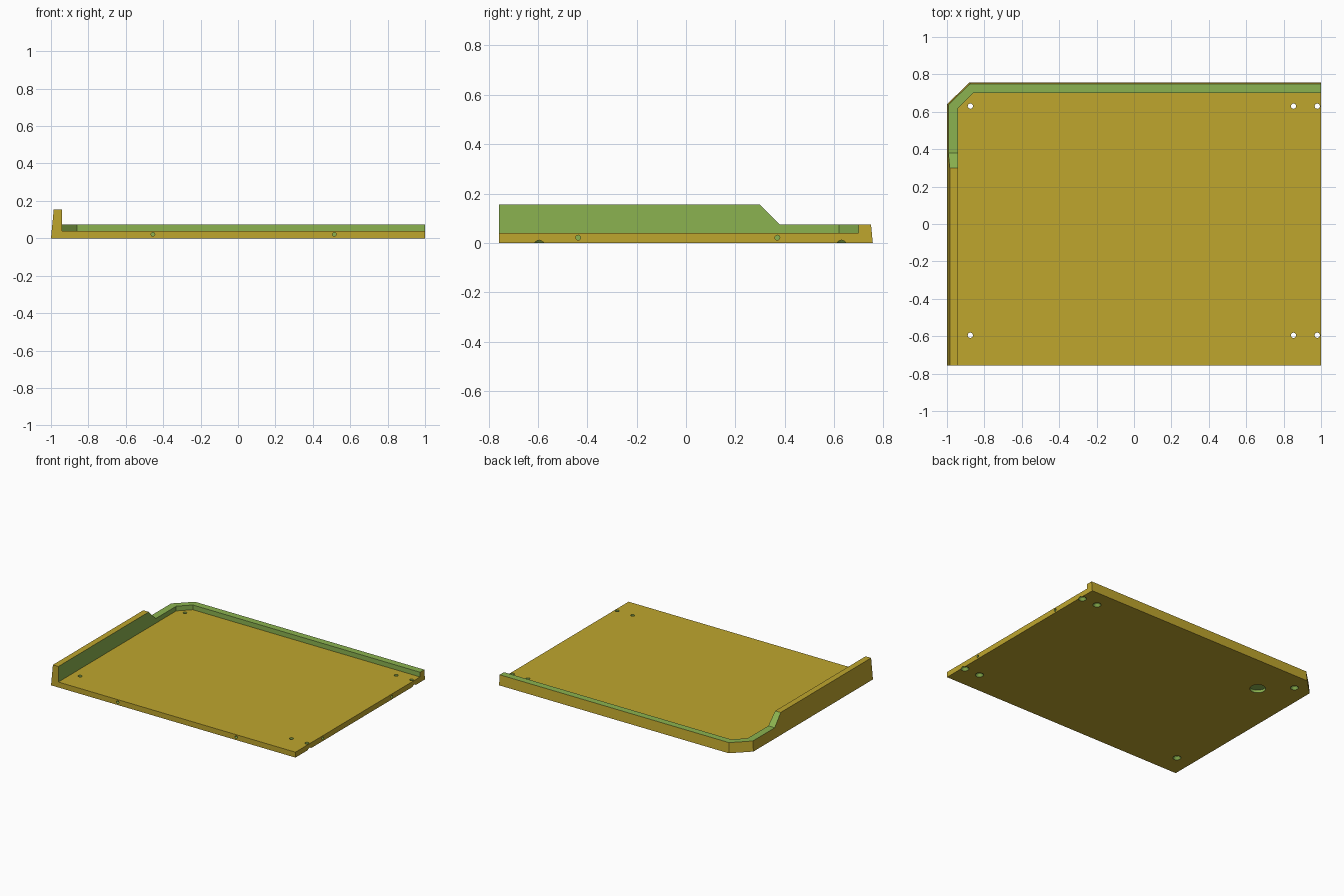
import bpy, bmesh, math
from mathutils import Matrix, Vector

if "Cube" in bpy.data.objects:
    bpy.data.objects.remove(bpy.data.objects["Cube"])


def material(name, rgb):
    m = bpy.data.materials.new(name)
    m.diffuse_color = (*rgb, 1)
    m.use_nodes = True
    m.node_tree.nodes["Principled BSDF"].inputs["Base Color"].default_value = m.diffuse_color
    return m


MATS = [material("olive yellow", (0.52, 0.38, 0.027)),
        material("leaf green", (0.26, 0.45, 0.08))]
OLIVE, GREEN = 0, 1


def to_object(name, bm, mat):
    bmesh.ops.recalc_face_normals(bm, faces=bm.faces)
    for f in bm.faces:
        f.material_index = mat
    me = bpy.data.meshes.new(name)
    bm.to_mesh(me)
    bm.free()
    for m in MATS:
        me.materials.append(m)
    ob = bpy.data.objects.new(name, me)
    bpy.context.collection.objects.link(ob)
    return ob


def loft(name, lower, upper, mat):
    """Solid between two matching 3D outlines."""
    bm = bmesh.new()
    a = [bm.verts.new(p) for p in lower]
    b = [bm.verts.new(p) for p in upper]
    n = len(a)
    bm.faces.new(a[::-1])
    bm.faces.new(b)
    for i in range(n):
        j = (i + 1) % n
        bm.faces.new((a[i], a[j], b[j], b[i]))
    return to_object(name, bm, mat)


def drill(name, start, end, r1, r2):
    """Round cutter running from start to end."""
    start, end = Vector(start), Vector(end)
    axis = end - start
    bm = bmesh.new()
    rot = axis.to_track_quat('Z', 'Y').to_matrix().to_4x4()
    bmesh.ops.create_cone(bm, cap_ends=True, segments=24, radius1=r1, radius2=r2,
                          depth=axis.length,
                          matrix=Matrix.Translation((start + end) / 2) @ rot)
    return to_object(name, bm, GREEN)


def cut(target, cutter):
    mod = target.modifiers.new("cut", 'BOOLEAN')
    mod.operation = 'DIFFERENCE'
    mod.solver = 'EXACT'
    mod.object = cutter
    bpy.context.view_layer.objects.active = target
    bpy.ops.object.modifier_apply(modifier=mod.name)
    bpy.data.objects.remove(cutter)


# Block with drafted left, corner and back sides
H, Y, FLOOR, RIM = 0.155, 0.757, 0.04, 0.075


def outline(d, z):
    k = d * 0.414
    return [(-1 + d, -Y, z), (1, -Y, z), (1, Y - d, z),
            (-0.88 + k, Y - d, z), (-1 + d, 0.64 - k, z)]


tray = loft("corner_tray", outline(0, 0), outline(0.015, H), OLIVE)

# Inner pocket, open to the front and right; its floor stays olive
plan = [(-0.94, -1), (1.2, -1), (1.2, 0.70), (-0.86, 0.70), (-0.94, 0.62)]
pocket = loft("pocket_cutter", [(x, y, FLOOR) for x, y in plan],
              [(x, y, 0.4) for x, y in plan], GREEN)
for f in pocket.data.polygons:
    if f.normal.z < -0.9:
        f.material_index = OLIVE
cut(tray, pocket)

# Lower rim with a sloped step down from the tall wall
side = [(0.20, 0.255), (0.38, RIM), (1, RIM), (1, 0.255)]
cut(tray, loft("step_cutter", [(-1.2, y, z) for y, z in side],
               [(1.2, y, z) for y, z in side], GREEN))

# Countersunk screw holes
for x in (-0.875, 0.853, 0.98):
    for y in (-0.595, 0.63):
        cut(tray, drill("screw_cutter", (x, y, -0.1), (x, y, 0.1), 0.014, 0.014))
        cut(tray, drill("sink_cutter", (x, y, -0.005), (x, y, 0.02), 0.0317, 0.0133))

# Round blind recess underneath
cut(tray, drill("recess_cutter", (-0.694, 0.463, -0.05), (-0.694, 0.463, 0.02), 0.054, 0.054))

# Peg holes in the front and right edges
for x in (-0.455, 0.515):
    cut(tray, drill("peg_cutter", (x, -Y - 0.1, 0.021), (x, -Y + 0.08, 0.021), 0.01, 0.01))
for y in (-0.437, 0.37):
    cut(tray, drill("peg_cutter", (1.1, y, 0.021), (0.92, y, 0.021), 0.01, 0.01))

# Crisp edges, smooth hole walls
tray.select_set(True)
bpy.context.view_layer.objects.active = tray
bpy.ops.object.shade_smooth_by_angle(angle=math.radians(25))
